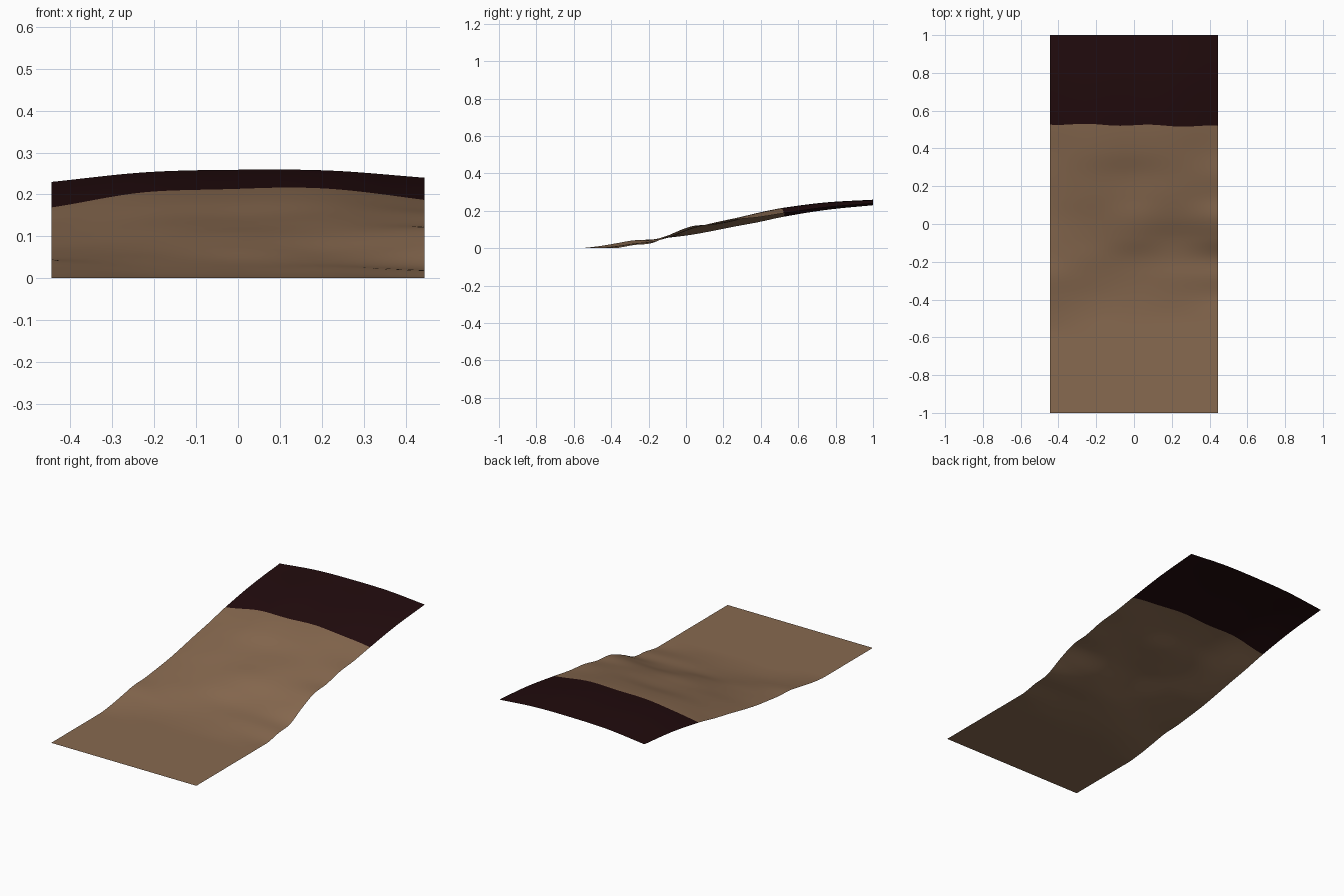
import bpy
import math

if "Cube" in bpy.data.objects:
    bpy.data.objects.remove(bpy.data.objects["Cube"])

# Height profiles along the length, at five stations across the width
YS = [-1.0, -0.58, -0.48, -0.38, -0.28, -0.18, -0.08, 0.03, 0.14, 0.26, 0.38, 0.52, 0.75, 1.0]
XS = [-0.445, -0.22, 0.0, 0.22, 0.445]
PROFILES = [
    [0, 0, .009, .025, .042, .047, .058, .072, .092, .116, .138, .168, .205, .230],
    [0, 0, .001, .009, .026, .046, .064, .088, .116, .144, .176, .204, .236, .253],
    [0, 0, .001, .008, .021, .040, .074, .106, .125, .148, .184, .213, .243, .259],
    [0, 0, .001, .010, .025, .036, .062, .104, .134, .160, .187, .214, .243, .257],
    [0, 0, .000, .000, .017, .028, .075, .117, .128, .153, .165, .187, .219, .240],
]


def sample(xs, vs, x):
    """Smooth monotone-ish cubic interpolation through points."""
    i = max(0, min(len(xs) - 2, sum(1 for a in xs if a <= x) - 1))

    def slope(k):
        a, b = max(k - 1, 0), min(k + 1, len(xs) - 1)
        return (vs[b] - vs[a]) / (xs[b] - xs[a])

    h = xs[i + 1] - xs[i]
    t = (x - xs[i]) / h
    return ((2*t**3 - 3*t**2 + 1) * vs[i] + (t**3 - 2*t**2 + t) * h * slope(i)
            + (-2*t**3 + 3*t**2) * vs[i + 1] + (t**3 - t**2) * h * slope(i + 1))


def height(x, y):
    if y <= -0.58:
        return 0.0
    return max(0.0, sample(XS, [sample(YS, p, y) for p in PROFILES], x))


def material(name, rgb):
    m = bpy.data.materials.new(name)
    m.diffuse_color = (*rgb, 1)
    m.use_nodes = True
    m.node_tree.nodes["Principled BSDF"].inputs["Base Color"].default_value = m.diffuse_color
    return m


def strip(name, y_start, y_end, nx, ny, mat):
    """Grid sheet between two y-lines given as functions of x."""
    verts, faces = [], []
    for j in range(ny + 1):
        for i in range(nx + 1):
            x = -0.445 + 0.89 * i / nx
            y = y_start(x) + (y_end(x) - y_start(x)) * j / ny
            verts.append((x, y, height(x, y)))
    w = nx + 1
    for j in range(ny):
        for i in range(nx):
            a = j * w + i
            faces.append((a, a + 1, a + 1 + w, a + w))
    me = bpy.data.meshes.new(name)
    me.from_pydata(verts, [], faces)
    me.materials.append(mat)
    me.shade_smooth()
    ob = bpy.data.objects.new(name, me)
    bpy.context.collection.objects.link(ob)


# Slightly ragged border between the two ground colours
def border(x):
    return 0.523 - 0.014 * x + 0.004 * math.sin(19 * x)


strip("dirt_slope", lambda x: -1.0, border, 48, 90, material("dirt brown", (0.245, 0.142, 0.079)))
strip("dark_upper_ground", border, lambda x: 1.0, 48, 28, material("dark maroon", (0.016, 0.0035, 0.0042)))
